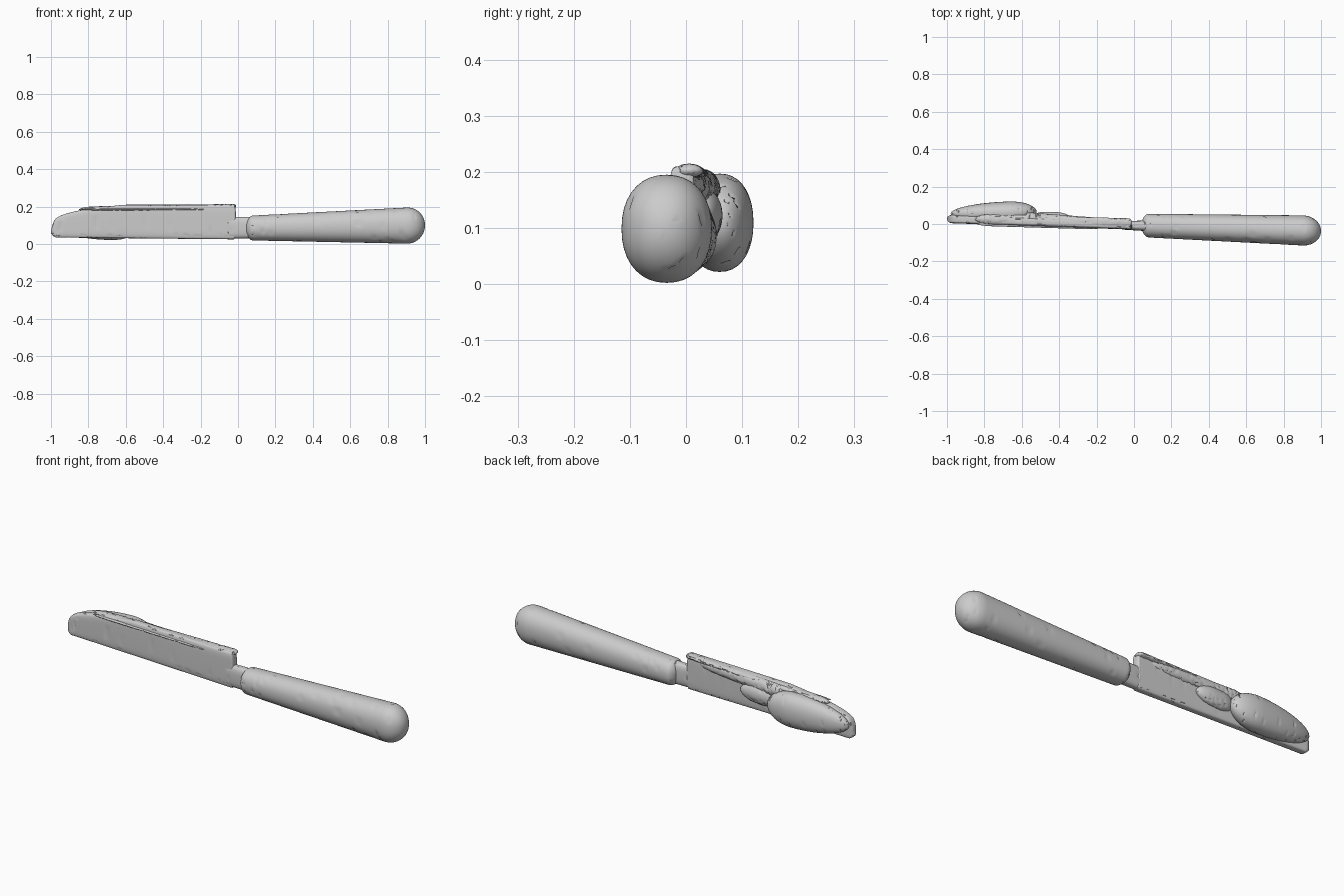
import bpy
import bmesh
import math
import random
from mathutils import Vector

random.seed(4)
default_cube = bpy.data.objects.get("Cube")
if default_cube:
    bpy.data.objects.remove(default_cube)

COLOUR = (0.6, 0.6, 0.6, 1)
grey = bpy.data.materials.new("plain grey")
grey.use_nodes = True
grey.diffuse_color = COLOUR
grey.node_tree.nodes["Principled BSDF"].inputs["Base Color"].default_value = COLOUR


def signed_power(value, exponent):
    return math.copysign(abs(value) ** exponent, value)


def dome(gap, length):
    """Quarter-ellipse falloff that rounds off an end."""
    reach = max(0, min(1, gap / length))
    return max(0.02, math.sqrt(reach * (2 - reach)))


def full_height(along):
    return 1


def swept_tip(along):
    """The blade's back edge drops in a curve toward the tip."""
    return min(1, max(along, 0.001) * 2.5) ** 0.2


def loft(name, span, start, end, caps, power=2, pits=0.02, height=full_height,
         rings=90, sides=36):
    """Blend one (y low, y high, z low, z high) box into another along x,
    skinning superellipse rings with domed ends and scattered small pits."""
    first, last = span
    bm = bmesh.new()
    loops = []
    for ring in range(rings + 1):
        along = (1 - math.cos(math.pi * ring / rings)) / 2
        x = first + (last - first) * along
        front, back, bottom, top = [a + (b - a) * along for a, b in zip(start, end)]
        top = bottom + (top - bottom) * height(along)
        centre = Vector((x, (front + back) / 2, (bottom + top) / 2))
        size = dome(x - first, caps[0]) * dome(last - x, caps[1]) / 2
        loop = []
        for side in range(sides):
            angle = math.tau * side / sides
            offset = Vector((
                0,
                signed_power(math.cos(angle), 2 / power) * (back - front) * size,
                signed_power(math.sin(angle), 2 / power) * (top - bottom) * size))
            if random.random() < pits:
                offset -= offset.normalized() * min(0.006, offset.length / 4)
            loop.append(bm.verts.new(centre + offset))
        loops.append(loop)

    # Skin between neighbouring rings and close both ends
    for near, far in zip(loops, loops[1:]):
        for side in range(sides):
            after = (side + 1) % sides
            bm.faces.new((near[side], near[after], far[after], far[side]))
    bm.faces.new(loops[0])
    bm.faces.new(loops[-1])
    bmesh.ops.recalc_face_normals(bm, faces=bm.faces)

    mesh = bpy.data.meshes.new(name)
    bm.to_mesh(mesh)
    bm.free()
    mesh.materials.append(grey)
    part = bpy.data.objects.new(name, mesh)
    bpy.context.collection.objects.link(part)
    bpy.ops.object.select_all(action="DESELECT")
    part.select_set(True)
    bpy.context.view_layer.objects.active = part
    bpy.ops.object.shade_smooth_by_angle(angle=math.radians(40))


# Rounded handle, swelling toward its butt
loft("handle", span=(0.04, 1),
     start=(-0.07, 0.055, 0.02, 0.15), end=(-0.12, 0.045, 0, 0.2),
     caps=(0.04, 0.1), power=2.2)

# Thin neck joining handle and blade
loft("neck", span=(-0.06, 0.1),
     start=(-0.03, 0.015, 0.03, 0.145), end=(-0.04, 0.02, 0.03, 0.145),
     caps=(0.01, 0.01), power=3, rings=20)

# Flat blade with a curved tip and a square heel
loft("blade", span=(-1, -0.01),
     start=(0.005, 0.05, 0.035, 0.21), end=(-0.03, 0.015, 0.025, 0.21),
     caps=(0.03, 0.01), power=5, height=swept_tip, rings=120, sides=48)

# Rough rim of spread along the blade's spine
loft("spine_rim", span=(-0.85, -0.01),
     start=(0, 0.055, 0.17, 0.2), end=(-0.02, 0.03, 0.19, 0.215),
     caps=(0.1, 0.02), pits=0.15, sides=20)

# Raised line on the front, just under the spine
loft("front_ridge", span=(-0.84, -0.16),
     start=(-0.01, 0.01, 0.18, 0.19), end=(-0.03, 0, 0.18, 0.19),
     caps=(0.1, 0.1), pits=0.1, sides=12)

# Dollops of spread on the back of the blade, large near the tip
loft("large_dollop", span=(-0.98, -0.52),
     start=(0, 0.11, 0.025, 0.19), end=(0, 0.125, 0.02, 0.2),
     caps=(0.3, 0.15), power=2.2)
loft("small_dollop", span=(-0.55, -0.34),
     start=(0, 0.065, 0.07, 0.17), end=(0, 0.065, 0.08, 0.17),
     caps=(0.08, 0.1), rings=40)

# Thin smear trailing from the dollops toward the heel
loft("spread_smear", span=(-0.6, -0.08),
     start=(0, 0.065, 0.13, 0.205), end=(-0.01, 0.025, 0.16, 0.205),
     caps=(0.05, 0.1), pits=0.1, sides=24)
